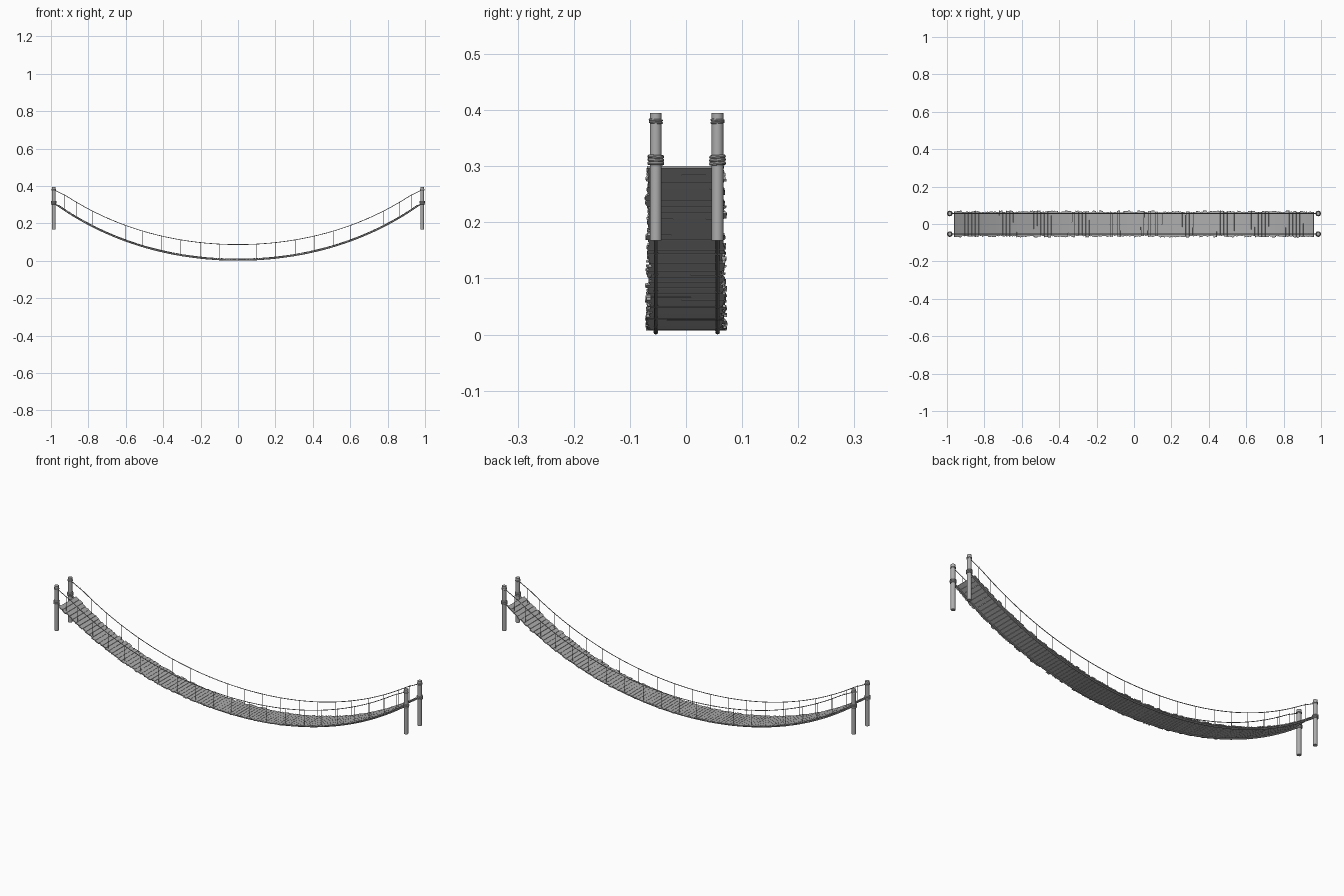
import bpy, bmesh, math, random
from mathutils import Vector, Matrix

random.seed(4)
if "Cube" in bpy.data.objects:
    bpy.data.objects.remove(bpy.data.objects["Cube"], do_unlink=True)

grey = bpy.data.materials.new("weathered grey")
grey.use_nodes = True
grey.diffuse_color = (0.42, 0.42, 0.42, 1)
grey.node_tree.nodes["Principled BSDF"].inputs["Base Color"].default_value = (0.42, 0.42, 0.42, 1)

POST_X = 0.985
SIDES = (("front", -0.0538), ("back", 0.0562))
HANGERS = [0.1, 0.2, 0.305, 0.41, 0.51, 0.6, 0.695, 0.78, 0.865, 0.93]
HANGERS = [-x for x in reversed(HANGERS)] + [0] + HANGERS


def sag(x):
    u = x / 0.98
    return 0.004 + 0.255 * u ** 2 + 0.047 * u ** 4


def slope(x):
    return math.atan((sag(x + 0.001) - sag(x - 0.001)) / 0.002)


def finish(name, mesh, smooth=True):
    mesh.materials.clear()
    mesh.materials.append(grey)
    obj = bpy.data.objects.new(name, mesh)
    bpy.context.collection.objects.link(obj)
    if smooth:
        bpy.ops.object.select_all(action="DESELECT")
        obj.select_set(True)
        bpy.context.view_layer.objects.active = obj
        bpy.ops.object.shade_smooth_by_angle(angle=math.radians(40))


def tubes(name, paths, radius, closed=False):
    """Round ropes along several paths, as one mesh."""
    curve = bpy.data.curves.new(name, "CURVE")
    curve.dimensions = "3D"
    curve.bevel_depth = radius
    curve.bevel_resolution = 2
    curve.use_fill_caps = True
    for path in paths:
        spline = curve.splines.new("POLY")
        spline.points.add(len(path) - 1)
        for point, co in zip(spline.points, path):
            point.co = (*co, 1)
        spline.use_cyclic_u = closed
    temp = bpy.data.objects.new("temp", curve)
    bpy.context.collection.objects.link(temp)
    bpy.context.view_layer.update()
    depsgraph = bpy.context.evaluated_depsgraph_get()
    mesh = bpy.data.meshes.new_from_object(temp.evaluated_get(depsgraph))
    bpy.data.objects.remove(temp, do_unlink=True)
    mesh.name = name
    finish(name, mesh)


def ring(center, radius, rotation, count=16):
    return [Vector(center) + rotation @ Vector((radius * math.cos(a), radius * math.sin(a), 0))
            for a in (2 * math.pi * i / count for i in range(count))]


# Posts with their rope lashings
for end, x in (("right", -POST_X), ("left", POST_X)):
    for face, y in SIDES:
        bm = bmesh.new()
        bmesh.ops.create_cone(bm, cap_ends=True, segments=16, radius1=0.0105, radius2=0.0105,
                              depth=0.227, matrix=Matrix.Translation((x, y, 0.2815)))
        mesh = bpy.data.meshes.new("post")
        bm.to_mesh(mesh)
        bm.free()
        finish(f"{face}_{end}_post", mesh)
        tilt = [Matrix.Rotation(random.uniform(-0.1, 0.1), 3, "X") for _ in range(5)]
        tubes(f"{face}_{end}_deck_lashing",
              [ring((x, y, 0.305 + 0.006 * i), 0.0118, tilt[i]) for i in range(3)], 0.0032, True)
        tubes(f"{face}_{end}_rail_lashing",
              [ring((x, y, 0.378 + 0.004 * i), 0.0105, tilt[3 + i]) for i in range(2)], 0.0022, True)

# Ropes, hangers and knots on each side
for face, y in SIDES:
    steps = [POST_X * i / 40 for i in range(-40, 41)]
    tubes(f"{face}_deck_rope", [[(x, y, sag(x)) for x in steps]], 0.0034)
    rail = [(x, y, sag(x) + 0.083) for x in steps if abs(x) <= 0.935]
    rail = [(-POST_X, y, 0.38)] + rail + [(POST_X, y, 0.38)]
    tubes(f"{face}_hand_rope", [rail], 0.0018)
    tubes(f"{face}_hangers", [[(x, y, sag(x)), (x, y, sag(x) + 0.083)] for x in HANGERS], 0.0011)
    knots = []
    for x in HANGERS:
        around = Matrix.Rotation(math.pi / 2 - slope(x), 3, "Y")
        knots.append(ring((x, y, sag(x) + 0.083), 0.0019, around, 8))
        knots.append(ring((x, y, sag(x) + 0.0003), 0.0033, around, 8))
    tubes(f"{face}_knots", knots, 0.001, True)

# Deck planks with ragged ends, following the sag
bm = bmesh.new()
COUNT, THICK = 104, 0.0045
PITCH = 1.906 / (COUNT - 1)
for i in range(COUNT):
    x = -0.953 + PITCH * i
    width = PITCH / math.cos(slope(x)) * random.uniform(0.91, 0.96)
    outline = []
    for s in (-1, 1):
        reach = random.uniform(0.0625, 0.071)
        for t in (-0.5, -0.17, 0.17, 0.5):
            outline.append((-s * t * width, s * (reach + random.uniform(-0.003, 0.003))))
    place = (Matrix.Translation((x, 0, sag(x) + 0.0035))
             @ Matrix.Rotation(-slope(x), 4, "Y")
             @ Matrix.Rotation(random.uniform(-0.004, 0.004), 4, "Z"))
    low = [bm.verts.new(place @ Vector((u, v, 0))) for u, v in outline]
    high = [bm.verts.new(place @ Vector((u, v, THICK))) for u, v in outline]
    bm.faces.new(low)
    bm.faces.new(high)
    for j in range(len(low)):
        k = (j + 1) % len(low)
        bm.faces.new((low[j], low[k], high[k], high[j]))
bmesh.ops.recalc_face_normals(bm, faces=bm.faces)
mesh = bpy.data.meshes.new("deck_planks")
bm.to_mesh(mesh)
bm.free()
finish("deck_planks", mesh, smooth=False)
